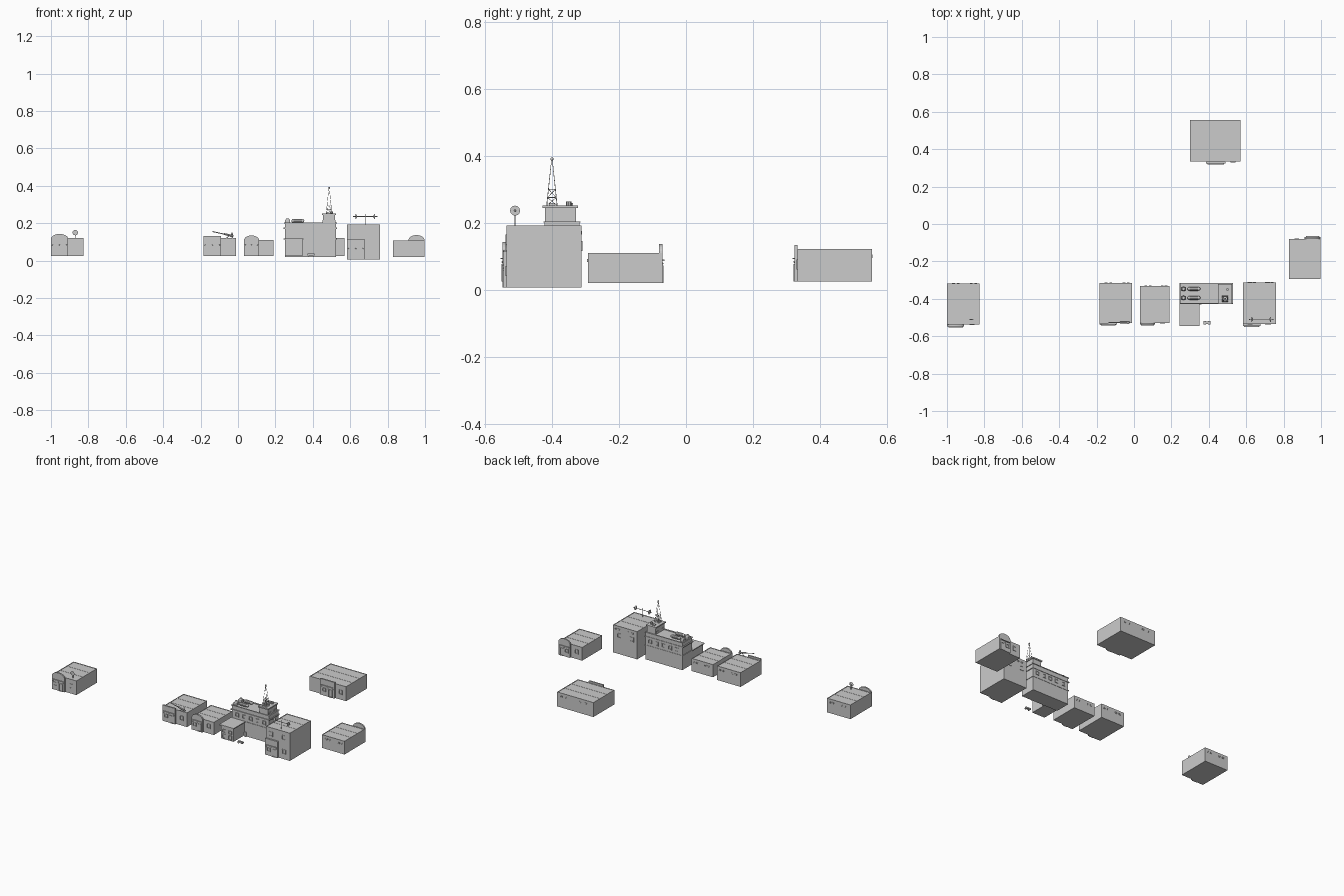
import bpy, bmesh
from math import pi, sin, cos
from mathutils import Vector

if "Cube" in bpy.data.objects:
    bpy.data.objects.remove(bpy.data.objects["Cube"])


def finish(name, bm):
    bmesh.ops.recalc_face_normals(bm, faces=bm.faces)
    me = bpy.data.meshes.new(name)
    bm.to_mesh(me)
    bm.free()
    ob = bpy.data.objects.new(name, me)
    bpy.context.collection.objects.link(ob)
    return ob


def box(name, x0, x1, y0, y1, z0, z1):
    bm = bmesh.new()
    bmesh.ops.create_cube(bm, size=1)
    for v in bm.verts:
        v.co = ((x0 + x1) / 2 + v.co.x * (x1 - x0), (y0 + y1) / 2 + v.co.y * (y1 - y0),
                (z0 + z1) / 2 + v.co.z * (z1 - z0))
    return finish(name, bm)


def rod(name, a, b, r, r2=None, sides=8):
    a, b = Vector(a), Vector(b)
    bm = bmesh.new()
    bmesh.ops.create_cone(bm, cap_ends=True, segments=sides, radius1=r,
                          radius2=r if r2 is None else r2, depth=(b - a).length)
    ob = finish(name, bm)
    ob.rotation_mode = 'QUATERNION'
    ob.rotation_quaternion = (b - a).to_track_quat('Z', 'Y')
    ob.location = (a + b) / 2
    return ob


def ball(name, p, r):
    bm = bmesh.new()
    bmesh.ops.create_uvsphere(bm, u_segments=10, v_segments=6, radius=r)
    ob = finish(name, bm)
    ob.location = p
    return ob


def slab(name, pts, y0, y1):
    """Extrude an x-z outline along y."""
    bm = bmesh.new()
    f = bm.faces.new([bm.verts.new((x, y0, z)) for x, z in pts])
    ext = bmesh.ops.extrude_face_region(bm, geom=[f])['geom']
    bmesh.ops.translate(bm, vec=(0, y1 - y0, 0),
                        verts=[e for e in ext if isinstance(e, bmesh.types.BMVert)])
    return finish(name, bm)


def frame(name, x, y, z, w, h, d):
    """Window: four raised bars and a thin pane, d is the outward step."""
    y0, y1 = sorted((y, y + d))
    t = w * 0.15
    for s in (-1, 1):
        cx, cz = x + s * (w - t) / 2, z + s * (h - t) / 2
        box(name + "_jamb", cx - t / 2, cx + t / 2, y0, y1, z - h / 2, z + h / 2)
        box(name + "_rail", x - w / 2 + t, x + w / 2 - t, y0, y1, cz - t / 2, cz + t / 2)


def roof_trim(name, x0, x1, y0, y1, z, t=0.004):
    """Low parapet around a flat roof."""
    for a, b in ((x0, x0 + t), (x1 - t, x1)):
        box(name + "_parapet", a, b, y0, y1, z, z + t / 2)
    for a, b in ((y0, y0 + t), (y1 - t, y1)):
        box(name + "_parapet", x0 + t, x1 - t, a, b, z, z + t / 2)


def shop(name, x0, x1, y0, y1, z0, z1, fx0, fx1, top, arched, s=-1):
    """Shop with a thin raised front; s is the facing direction along y."""
    box(name + "_body", x0, x1, y0, y1, z0, z1)
    roof_trim(name, x0, x1, y0, y1, z1)
    for i in (1, 2):
        y = y0 + (y1 - y0) * i / 3
        box(name + "_roof_seam", x0, x1, y - .001, y + .001, z1, z1 + .001)
    yf, yb = (y0, y1) if s < 0 else (y1, y0)
    w, c = fx1 - fx0, (fx0 + fx1) / 2
    if arched:
        spring = top - 0.027
        pts = [(fx0, z0), (fx1, z0)] + [(c + w / 2 * cos(pi * i / 14),
               spring + 0.027 * sin(pi * i / 14)) for i in range(15)]
    else:
        pts = [(fx0, z0), (fx1, z0), (fx1, top), (fx0, top)]
    y = yf + s * 0.01
    slab(name + "_facade", pts, yf, y)
    # doorway, windows, canopy and wall lamps
    dx = c + w * .22
    frame(name + "_door", dx, y, z0 + .026, .03, .052, s * .003)
    frame(name + "_window", c - w * .22, y, z0 + .04, .026, .024, s * .003)
    frame(name + "_side_window", (fx1 + x1) / 2 if x1 - fx1 > .03 else (x0 + fx0) / 2,
          yf, z0 + .05, .026, .03, s * .003)
    ya, yc = sorted((y, y + s * .006))
    box(name + "_canopy", c - w * .42, c + w * .42, ya, yc, z0 + .066, z0 + .070)
    for k in (-.4, 0, .4):
        ball(name + "_lamp", (c + k * w, y, z0 + .058), .003)
    # rear vents
    for k in (.2, .35, .75, .88):
        frame(name + "_rear_vent", x0 + (x1 - x0) * k, yb, z1 - .02, .014, .01, -s * .002)


shop("far_left_shop", -1, -.826, -.537, -.318, .025, .118, -1, -.908, .143, True)
shop("gun_shop", -.185, -.01, -.528, -.315, .025, .118, -.185, -.09, .131, False)
shop("round_front_shop", .032, .19, -.528, -.332, .025, .108, .032, .113, .135, True)
shop("tall_shop", .582, .76, -.535, -.312, .006, .19, .582, .677, .116, False)
shop("rear_facing_shop", .828, .997, -.293, -.08, .02, .107, .912, .997, .137, True, 1)
shop("back_shop", .3, .57, .333, .555, .025, .12, .385, .49, .133, False)

# upper windows of the tall shop
for x in (.62, .715):
    frame("tall_shop_upper_window", x, -.535, .15, .028, .03, -.003)
    frame("tall_shop_rear_window", x, -.312, .13, .028, .03, .003)

# roof dish on the far left shop
rod("dish_post", (-.87, -.51, .118), (-.87, -.51, .148), .002)
rod("dish", (-.87, -.514, .15), (-.87, -.508, .15), .015, .006, 10)

# pivoting gun on the gun shop
rod("gun_barrel", (-.137, -.527, .156), (-.03, -.527, .132), .0025)
rod("gun_body", (-.075, -.527, .143), (-.025, -.527, .131), .005)
for x in (-.065, -.025):
    rod("gun_leg", (x, -.527, .118), (-.045, -.527, .136), .002)
ball("gun_sight", (-.032, -.527, .143), .007)

# twin-disc mast on the tall shop
rod("twin_post", (.68, -.51, .19), (.68, -.51, .25), .002)
rod("twin_bar", (.615, -.51, .236), (.745, -.51, .236), .0018)
for s in (-1, 1):
    rod("twin_disc", (.68 + s * .045, -.51, .236), (.68 + s * .052, -.51, .236), .006, .015, 12)
    ball("twin_tip", (.68 + s * .063, -.51, .236), .003)

# central hall with ledges and front wing
box("hall_body", .25, .525, -.422, -.318, .02, .2)
box("hall_ledge", .243, .53, -.427, -.315, .17, .177)
box("hall_ledge_low", .246, .528, -.425, -.316, .112, .118)
roof_trim("hall", .246, .528, -.425, -.315, .2, .008)
box("wing_body", .25, .345, -.54, -.422, .025, .112)
box("wing_roof", .243, .35, -.546, -.422, .112, .118)
for x in (.275, .32):
    frame("wing_window", x, -.54, .08, .024, .022, -.004)
    frame("wing_lower_window", x, -.54, .045, .024, .03, -.004)
for x in (.29, .34, .39, .44, .49):
    frame("hall_window", x, -.422, .147, .026, .026, -.004)
    frame("hall_rear_window", x, -.318, .147, .026, .026, .003)

# rooftop tanks and fan units
for y in (-.347, -.395):
    rod("tank", (.298, y, .213), (.342, y, .213), .011, None, 10)
    for x in (.295, .345):
        ball("tank_end", (x, y, .213), .01)
    box("fan_unit", .252, .278, y - .011, y + .011, .2, .216)
    rod("fan_hood", (.265, y, .216), (.265, y, .225), .012, .008, 10)

# control tower
box("tower_body", .455, .518, -.42, -.328, .2, .243)
box("tower_roof", .45, .524, -.428, -.322, .243, .251)
for y in (-.345, -.4):
    for x, d in ((.518, .521), (.452, .455)):
        box("tower_window", x, d, y - .012, y + .012, .203, .218)
    box("tower_hatch", .47, .49, y - .008, y + .008, .251, .258)
rod("tower_vent", (.5, -.35, .251), (.5, -.35, .263), .008)

# lattice mast with crossed braces
def mast(i, z):
    h = .016 * (1 - (z - .251) / .139) + .001
    a = pi / 4 + i * pi / 2
    return (.487 + h * 1.3 * cos(a), -.4 + h * 1.3 * sin(a), z)


levels = (.251, .275, .3)
for i in range(4):
    rod("mast_leg", mast(i, .251), mast(i, .388), .0012, .0008, 5)
    for z in levels:
        rod("mast_ring", mast(i, z), mast(i + 1, z), .0009, None, 4)
    for za, zb in zip(levels, levels[1:]):
        rod("mast_brace", mast(i, za), mast(i + 1, zb), .0008, None, 4)
        rod("mast_brace", mast(i + 1, za), mast(i, zb), .0008, None, 4)
ball("mast_tip", (.487, -.4, .39), .005)

# small parked cart in the courtyard
box("cart_body", .372, .408, -.534, -.522, .028, .037)
for x in (.378, .402):
    rod("cart_wheel", (x, -.537, .029), (x, -.519, .029), .006, None, 10)
box("courtyard_crate", .347, .36, -.43, -.422, .02, .05)
